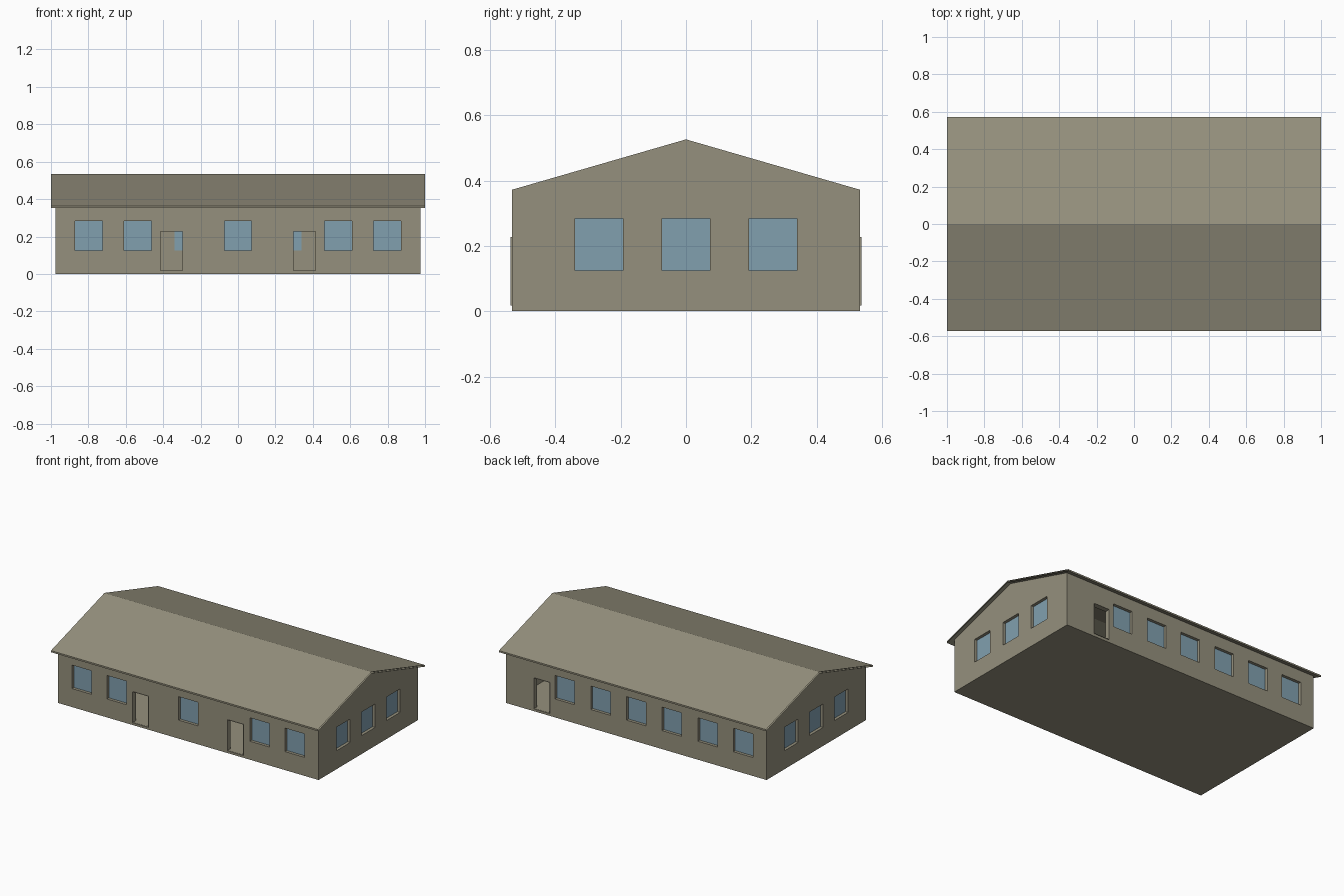
import bpy, bmesh
from mathutils import Matrix, Vector

if "Cube" in bpy.data.objects:
    bpy.data.objects.remove(bpy.data.objects["Cube"], do_unlink=True)


def material(name, rgb):
    mat = bpy.data.materials.new(name)
    mat.use_nodes = True
    mat.diffuse_color = (*rgb, 1)
    mat.node_tree.nodes["Principled BSDF"].inputs["Base Color"].default_value = (*rgb, 1)
    return mat


STONE = material("khaki stone", (0.30, 0.28, 0.205))
GLASS = material("blue glass", (0.22, 0.35, 0.43))


def finish(name, bm, mat):
    bmesh.ops.recalc_face_normals(bm, faces=bm.faces)
    mesh = bpy.data.meshes.new(name)
    bm.to_mesh(mesh)
    bm.free()
    mesh.materials.append(mat)
    obj = bpy.data.objects.new(name, mesh)
    bpy.context.collection.objects.link(obj)
    return obj


def prism(name, profile, half, caps=True):
    """Extrude a (y, z) outline along x."""
    bm = bmesh.new()
    rings = [[bm.verts.new((x, y, z)) for y, z in profile] for x in (-half, half)]
    n = len(profile)
    for i in range(n):
        j = (i + 1) % n
        bm.faces.new((rings[0][i], rings[0][j], rings[1][j], rings[1][i]))
    if caps:
        for ring in rings:
            bm.faces.new(ring)
    return finish(name, bm, STONE)


def add_box(bm, lo, hi, open_axis=None):
    lo, hi = Vector(lo), Vector(hi)
    size = hi - lo
    made = bmesh.ops.create_cube(bm, size=1, matrix=Matrix.Translation((lo + hi) / 2)
                                 @ Matrix.Diagonal((*size, 1)))
    if open_axis is not None:
        faces = {f for v in made["verts"] for f in v.link_faces}
        for f in faces:
            f.normal_update()
        ends = [f for f in faces if abs(f.normal[open_axis]) > 0.9]
        bmesh.ops.delete(bm, geom=ends, context="FACES_ONLY")


# Main dimensions
WX, WY, WALL = 0.976, 0.532, 0.03
EAVE, RIDGE, FLOOR = 0.372, 0.526, 0.018
WIN_W, WIN_Z = 0.147, (0.125, 0.284)
DOOR_W, DOOR_Z = 0.117, (FLOOR, 0.227)

# Openings per wall: (axis across the wall, side, centres)
windows = [
    ("y", -1, (-0.798, -0.535, 0, 0.535, 0.798)),
    ("y", 1, (-0.80, -0.535, -0.267, 0, 0.267, 0.535)),
    ("x", -1, (-0.267, 0, 0.267)),
    ("x", 1, (-0.267, 0, 0.267)),
]
doors = [("y", -1, (-0.355, 0.355)), ("y", 1, (0.705,))]


def openings(bm, walls, width, zs, outer, inner, hollow=False):
    """Add a box in every opening, between two depths from the wall face."""
    for axis, side, centres in walls:
        face = WY if axis == "y" else WX
        d0, d1 = sorted((side * (face + outer), side * (face - inner)))
        for c in centres:
            a, b = c - width / 2, c + width / 2
            if axis == "y":
                add_box(bm, (a, d0, zs[0]), (b, d1, zs[1]), 1 if hollow else None)
            else:
                add_box(bm, (d0, a, zs[0]), (d1, b, zs[1]), 0 if hollow else None)


def cut(target, cutter):
    mod = target.modifiers.new("cut", "BOOLEAN")
    mod.operation = "DIFFERENCE"
    mod.solver = "EXACT"
    mod.object = cutter
    cutter.hide_render = True
    cutter.hide_set(True)


# Gabled walls with floor, hollowed out and pierced
walls = prism("walls", [(-WY, 0), (WY, 0), (WY, EAVE), (0, RIDGE), (-WY, EAVE)], WX)
iy = WY - WALL
room = prism("room_cutter", [(-iy, FLOOR), (iy, FLOOR), (iy, 0.7), (-iy, 0.7)], WX - WALL)
cut(walls, room)

bm = bmesh.new()
openings(bm, windows, WIN_W, WIN_Z, 0.05, 0.05)
openings(bm, doors, DOOR_W, (FLOOR + 0.001, DOOR_Z[1]), 0.05, 0.05)
cut(walls, finish("opening_cutter", bm, STONE))

# Apply the cuts and drop the cutters
bpy.context.view_layer.update()
shape = bpy.data.meshes.new_from_object(
    walls.evaluated_get(bpy.context.evaluated_depsgraph_get()))
walls.modifiers.clear()
walls.data = shape
for name in ("room_cutter", "opening_cutter"):
    bpy.data.objects.remove(bpy.data.objects[name], do_unlink=True)

# Recessed window panes
bm = bmesh.new()
openings(bm, windows, WIN_W, WIN_Z, -0.02, 0.028)
finish("window_panes", bm, GLASS)

# Open door linings that stand slightly proud of the walls
bm = bmesh.new()
openings(bm, doors, DOOR_W, DOOR_Z, 0.005, WALL, hollow=True)
finish("door_linings", bm, STONE)

# Thin pitched roof with overhang, open at the gable ends
RY, TOP, LOW, T = 0.572, 0.535, 0.363, 0.011
prism("roof", [(-RY, LOW), (0, TOP), (RY, LOW),
               (RY, LOW - T), (0, TOP - T), (-RY, LOW - T)], 1.0, caps=False)
